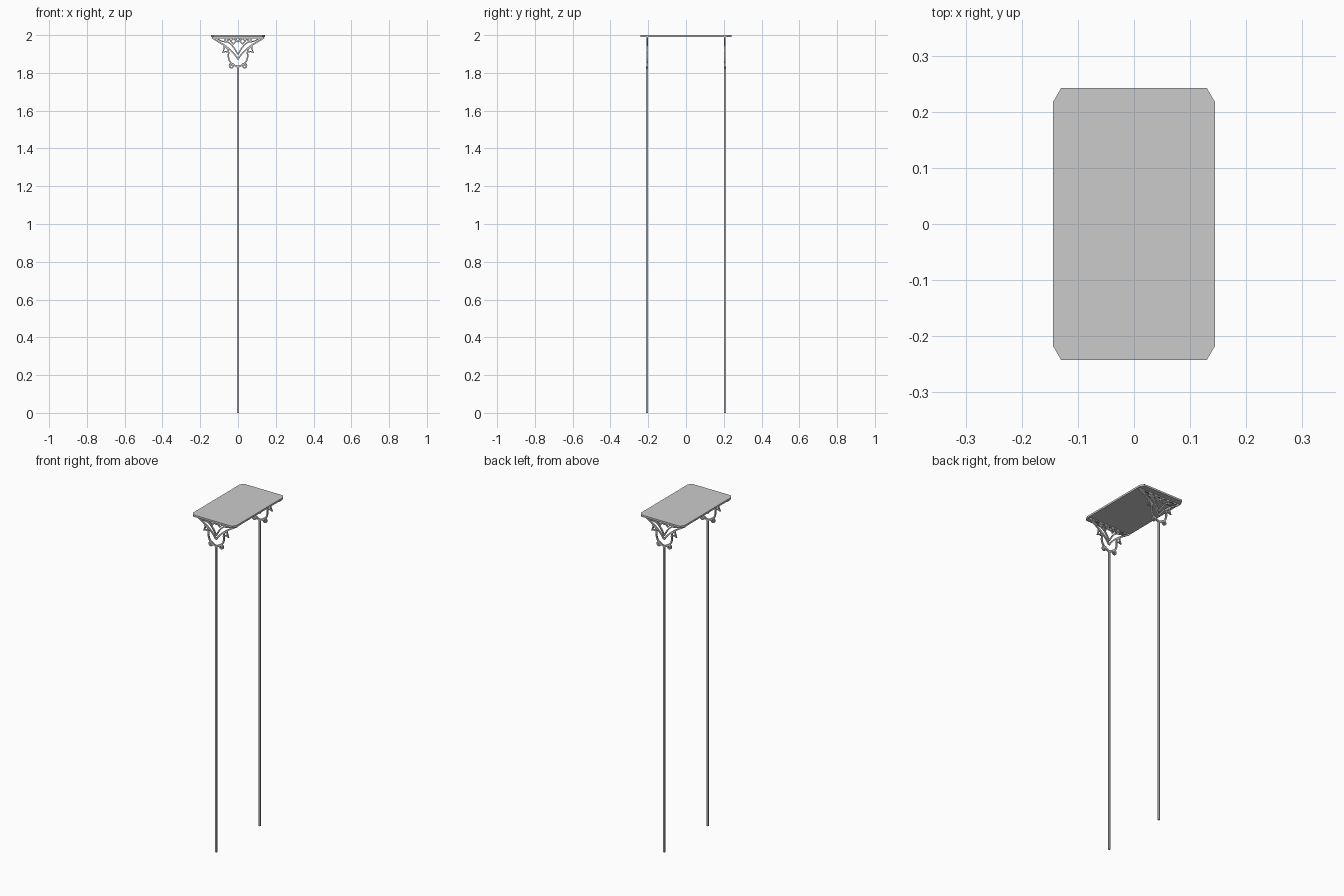
import bpy, bmesh, math
from mathutils import Vector

if "Cube" in bpy.data.objects:
    bpy.data.objects.remove(bpy.data.objects["Cube"])

END_Y = 0.206      # distance of each stand from the centre
DEPTH = 0.008      # thickness of the flat ironwork


def finish(name, bm, mirror=(False, False)):
    bmesh.ops.recalc_face_normals(bm, faces=bm.faces)
    me = bpy.data.meshes.new(name)
    bm.to_mesh(me)
    bm.free()
    ob = bpy.data.objects.new(name, me)
    bpy.context.collection.objects.link(ob)
    if any(mirror):
        m = ob.modifiers.new("mirror", 'MIRROR')
        m.use_axis = (mirror[0], mirror[1], False)
        m.use_mirror_merge = False
    return ob


def smooth_path(pts, n=5):
    # Catmull-Rom curve through the points
    p = [Vector(q) for q in pts]
    p = [2 * p[0] - p[1]] + p + [2 * p[-1] - p[-2]]
    out = []
    for i in range(1, len(p) - 2):
        a, b, c, d = p[i - 1:i + 3]
        for k in range(n):
            t = k / n
            out.append(0.5 * (2 * b + (c - a) * t + (2 * a - 5 * b + 4 * c - d) * t * t
                              + (3 * b - a - 3 * c + d) * t ** 3))
    return out + [p[-2]]


def ribbon(name, pts, width=0.006, closed=False, smooth=True, taper=1.0):
    # flat bar following a path in the x-z plane, mirrored to both sides and both ends
    path = smooth_path(pts) if smooth else [Vector(q) for q in pts]
    n = len(path)
    bm = bmesh.new()
    rings = []
    for i, p in enumerate(path):
        a = path[i - 1] if (i or closed) else p
        b = path[(i + 1) % n] if (i < n - 1 or closed) else p
        d0, d1 = (p - a), (b - p)
        d0 = d0.normalized() if d0.length else d1.normalized()
        d1 = d1.normalized() if d1.length else d0
        t = (d0 + d1).normalized()
        nor = Vector((-t.y, t.x))
        w = width / 2 * (1 + (taper - 1) * i / max(n - 1, 1)) / max(0.5, t.dot(d1))
        rings.append([bm.verts.new((p.x + s * w * nor.x, -END_Y + e * DEPTH / 2, p.y + s * w * nor.y))
                      for s, e in ((-1, -1), (1, -1), (1, 1), (-1, 1))])
    for i in range(n if closed else n - 1):
        r, q = rings[i], rings[(i + 1) % n]
        for k in range(4):
            bm.faces.new((r[k], r[(k + 1) % 4], q[(k + 1) % 4], q[k]))
    if not closed:
        bm.faces.new(rings[0])
        bm.faces.new(rings[-1])
    return finish(name, bm, (True, True))


def spiral(cx, cz, r0, r1, start, turns, n=20):
    return [(cx + (r0 + (r1 - r0) * i / n) * math.cos(start + turns * math.tau * i / n),
             cz + (r0 + (r1 - r0) * i / n) * math.sin(start + turns * math.tau * i / n))
            for i in range(n + 1)]


# Table top: rectangle with clipped corners
bm = bmesh.new()
outline = [(0.13, 0.242), (0.144, 0.218), (0.144, -0.218), (0.13, -0.242),
           (-0.13, -0.242), (-0.144, -0.218), (-0.144, 0.218), (-0.13, 0.242)]
face = bm.faces.new([bm.verts.new((x, y, 1.989)) for x, y in outline])
up = bmesh.ops.extrude_face_region(bm, geom=[face])
bmesh.ops.translate(bm, vec=(0, 0, 0.011),
                    verts=[v for v in up["geom"] if isinstance(v, bmesh.types.BMVert)])
finish("table_top", bm)

# Slim poles
bm = bmesh.new()
bmesh.ops.create_cube(bm, size=1)
bmesh.ops.scale(bm, vec=(0.009, 0.009, 1.835), verts=bm.verts)
bmesh.ops.translate(bm, vec=(0, -END_Y, 0.9175), verts=bm.verts)
finish("pole", bm, (False, True))

# Bracket frame: top rail, outer arm and the two V bars
ribbon("top_rail", [(0, 1.986), (0.138, 1.986)], 0.007, smooth=False)
ribbon("outer_arm", [(0.138, 1.986), (0.10, 1.963), (0.068, 1.943), (0.04, 1.92),
                     (0.018, 1.898), (0, 1.873)], 0.008)
ribbon("inner_v", [(0.052, 1.962), (0.034, 1.948), (0.016, 1.925), (0, 1.897)], 0.007)
ribbon("inner_arm", [(0.112, 1.982), (0.085, 1.968), (0.052, 1.962)], 0.006)

# Vase-shaped lower body
ribbon("vase_side", [(0.072, 1.944), (0.056, 1.928), (0.05, 1.908), (0.051, 1.885),
                     (0.043, 1.86), (0.025, 1.845), (0.004, 1.832)], 0.008)

# Pointed leaf on the side
ribbon("side_leaf", [(0.074, 1.945), (0.073, 1.928), (0.08, 1.909), (0.066, 1.913),
                     (0.051, 1.91)], 0.006, smooth=False)

# Foot scroll beside the pole head
ribbon("foot_scroll", spiral(0.034, 1.837, 0.016, 0.004, math.pi, -1.6), 0.006, smooth=False)
ribbon("scroll_link", [(0, 1.834), (0.01, 1.838), (0.018, 1.838)], 0.008)

# Diamonds and small curls filling the top panel
for name, cx, cz, r in (("inner_diamond", 0.024, 1.968, 0.014), ("outer_diamond", 0.06, 1.974, 0.010)):
    ribbon(name, [(cx + r, cz), (cx, cz + r), (cx - r, cz), (cx, cz - r)], 0.006, True, False)
ribbon("centre_curl", [(0, 1.962), (0.006, 1.972), (0.012, 1.982)], 0.006)
ribbon("panel_link", [(0.036, 1.968), (0.044, 1.976), (0.052, 1.974)], 0.006)
